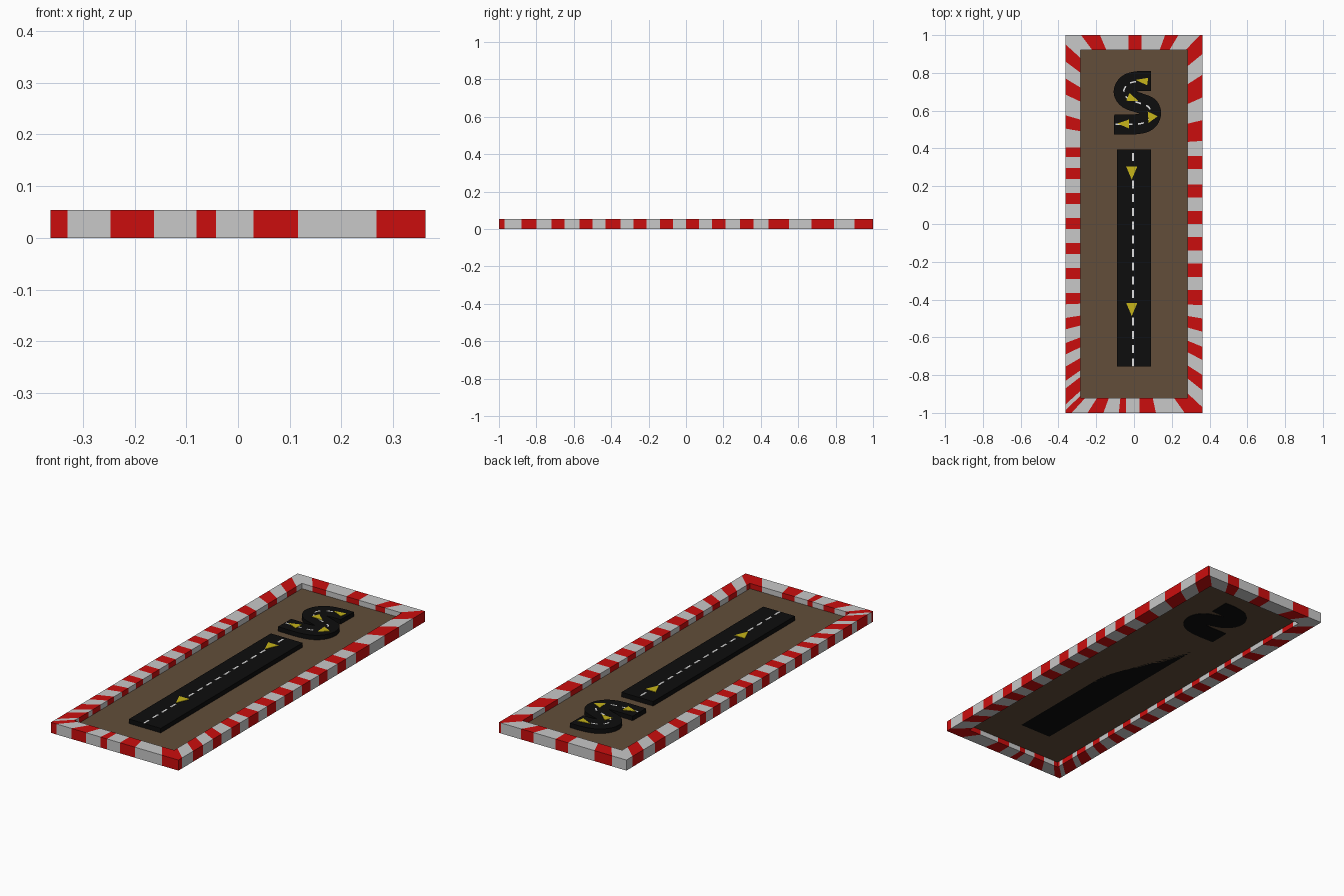
import bpy, bmesh, math
from mathutils import Vector

if "Cube" in bpy.data.objects:
    bpy.data.objects.remove(bpy.data.objects["Cube"])

W, L, H = 0.362, 1.0, 0.054          # outer half sizes and kerb height
WI, LI = 0.283, 0.922                # inner half sizes
GROUND, TOP = 0.027, 0.05


def material(name, r, g, b):
    m = bpy.data.materials.new(name)
    m.diffuse_color = (r, g, b, 1)
    m.use_nodes = True
    m.node_tree.nodes["Principled BSDF"].inputs["Base Color"].default_value = m.diffuse_color
    return m


RED = material("kerb red", 0.6, 0.004, 0.004)
WHITE = material("kerb white", 0.58, 0.58, 0.58)
BROWN = material("earth brown", 0.122, 0.076, 0.042)
BLACK = material("asphalt black", 0.004, 0.004, 0.004)
YELLOW = material("arrow yellow", 0.57, 0.46, 0.01)
PAINT = material("paint white", 0.75, 0.75, 0.75)


def finish(name, bm, mats, recalc=True):
    if recalc:
        bmesh.ops.remove_doubles(bm, verts=bm.verts, dist=1e-5)
        bmesh.ops.recalc_face_normals(bm, faces=bm.faces)
    me = bpy.data.meshes.new(name)
    bm.to_mesh(me)
    bm.free()
    for m in mats:
        me.materials.append(m)
    ob = bpy.data.objects.new(name, me)
    bpy.context.collection.objects.link(ob)


def prism(bm, pts, z0, z1):
    lo = [bm.verts.new((x, y, z0)) for x, y in pts]
    hi = [bm.verts.new((x, y, z1)) for x, y in pts]
    bm.faces.new(hi)
    bm.faces.new(lo[::-1])
    n = len(pts)
    for i in range(n):
        j = (i + 1) % n
        bm.faces.new((lo[i], lo[j], hi[j], hi[i]))


def ribbon(bm, path, half, z0, z1):
    """Flat strip of constant width along a path, given thickness."""
    left, right = [], []
    for i, p in enumerate(path):
        t = (path[min(i + 1, len(path) - 1)] - path[max(i - 1, 0)]).normalized()
        n = Vector((-t.y, t.x)) * half
        left.append(p + n)
        right.append(p - n)
    rings = [[bm.verts.new((*q, z)) for q, z in ((l, z0), (r, z0), (r, z1), (l, z1))]
             for l, r in zip(left, right)]
    for a, b in zip(rings, rings[1:]):
        for k in range(4):
            m = (k + 1) % 4
            bm.faces.new((a[k], a[m], b[m], b[k]))
    bm.faces.new(rings[0][::-1])
    bm.faces.new(rings[-1])


# Striped kerb: red intervals along the outer edge of each side
right = [(-1, -.97), (-.88, -.80), (-.72, -.65), (-.57, -.50), (-.43, -.35), (-.28, -.21),
         (-.14, -.07), (0, .07), (.14, .21), (.29, .36), (.44, .55), (.67, .79), (.90, 1)]
left = [(-1, -.985), (-.955, -.87), (-.83, -.755)]
left += [(-.69 + .1325 * i, -.63 + .1325 * i) for i in range(8)]
left += [(.355, .405), (.505, .575), (.685, .77), (.86, .95)]
front = [(-W, -.33), (-.246, -.162), (-.08, -.043), (.03, .116), (.268, W)]
back = [(-.28, -.18), (-.03, .04), (.165, .235), (.35, W)]


def inner(o, outer_half, inner_half, start):
    """Stripes lean toward the mitred corners."""
    a = abs(o)
    if a > start:
        a = start + (a - start) * (inner_half - start) / (outer_half - start)
    return math.copysign(a, o)


bm = bmesh.new()
sides = [(right, L, LI, .4, lambda t, d: (d, t), W, WI),
         (left, L, LI, .4, lambda t, d: (-d, t), W, WI),
         (front, W, WI, .05, lambda t, d: (t, -d), L, LI),
         (back, W, WI, .05, lambda t, d: (t, d), L, LI)]
for reds, oh, ih, start, place, do, di in sides:
    cuts = sorted({-oh, oh, *[c for r in reds for c in r]})
    for a, b in zip(cuts, cuts[1:]):
        mid = (a + b) / 2
        red = any(r[0] < mid < r[1] for r in reds)
        ring = []
        for t in (a, b):
            o, i = place(t, do), place(inner(t, oh, ih, start), di)
            ring.append([bm.verts.new((*p, z)) for p, z in ((o, 0), (o, H), (i, H), (i, 0))])
        for k in range(4):
            m = (k + 1) % 4
            f = bm.faces.new((ring[0][k], ring[0][m], ring[1][m], ring[1][k]))
            f.material_index = 0 if red else 1
finish("striped_kerb", bm, [RED, WHITE])

# Earth floor
bm = bmesh.new()
bm.faces.new([bm.verts.new((x * WI, y * LI, GROUND))
              for x, y in ((-1, -1), (1, -1), (1, 1), (-1, 1))])
finish("earth_floor", bm, [BROWN], False)

# Road centre lines
straight = [Vector((0, .395)), Vector((0, -.755))]
ctrl = [Vector(p) for p in ((.09, .757), (.03, .757), (-.03, .742), (-.055, .70), (-.03, .662),
                            (.03, .64), (.077, .62), (.09, .582), (.068, .544), (.01, .528),
                            (-.105, .528))]
bend = []
ext = [2 * ctrl[0] - ctrl[1]] + ctrl + [2 * ctrl[-1] - ctrl[-2]]
for p0, p1, p2, p3 in zip(ext, ext[1:], ext[2:], ext[3:]):
    for s in range(6):
        t = s / 6
        bend.append(0.5 * (2 * p1 + (p2 - p0) * t + (2 * p0 - 5 * p1 + 4 * p2 - p3) * t * t
                           + (3 * p1 - p0 - 3 * p2 + p3) * t ** 3))
bend.append(ctrl[-1])

# Roads
bm = bmesh.new()
ribbon(bm, straight, .09, GROUND, TOP)
finish("straight_road", bm, [BLACK])
bm = bmesh.new()
ribbon(bm, bend, .053, GROUND - .002, TOP)
finish("curved_road", bm, [BLACK])


def dashes(name, path, first, period, length, half):
    """Thin painted plates spaced along a path."""
    dist = [0]
    for a, b in zip(path, path[1:]):
        dist.append(dist[-1] + (b - a).length)

    def at(d):
        for i in range(len(path) - 1):
            if d <= dist[i + 1]:
                return path[i].lerp(path[i + 1], (d - dist[i]) / (dist[i + 1] - dist[i]))
        return path[-1]
    bm = bmesh.new()
    d = first
    while d + length < dist[-1]:
        ribbon(bm, [at(d + length * k / 3) for k in range(4)], half, TOP - .001, TOP + .001)
        d += period
    finish(name, bm, [PAINT])


dashes("straight_road_dashes", [p + Vector((-.006, 0)) for p in straight], .02, .0725, .042, .005)
dashes("curved_road_dashes", bend, .02, .06, .032, .004)

# Direction arrows: tip, heading in degrees, length, half width
bm = bmesh.new()
for x, y, ang, ln, hw in ((-.012, .235, -90, .07, .03), (-.012, -.487, -90, .07, .03),
                          (.008, .763, 172, .065, .02), (.025, .65, -22, .062, .022),
                          (.125, .57, 5, .05, .03), (-.088, .532, 178, .062, .024)):
    d = Vector((math.cos(math.radians(ang)), math.sin(math.radians(ang))))
    n, tip = Vector((-d.y, d.x)) * hw, Vector((x, y))
    prism(bm, [tip, tip - d * ln + n, tip - d * ln - n], TOP - .001, TOP + .002)
finish("direction_arrows", bm, [YELLOW])
